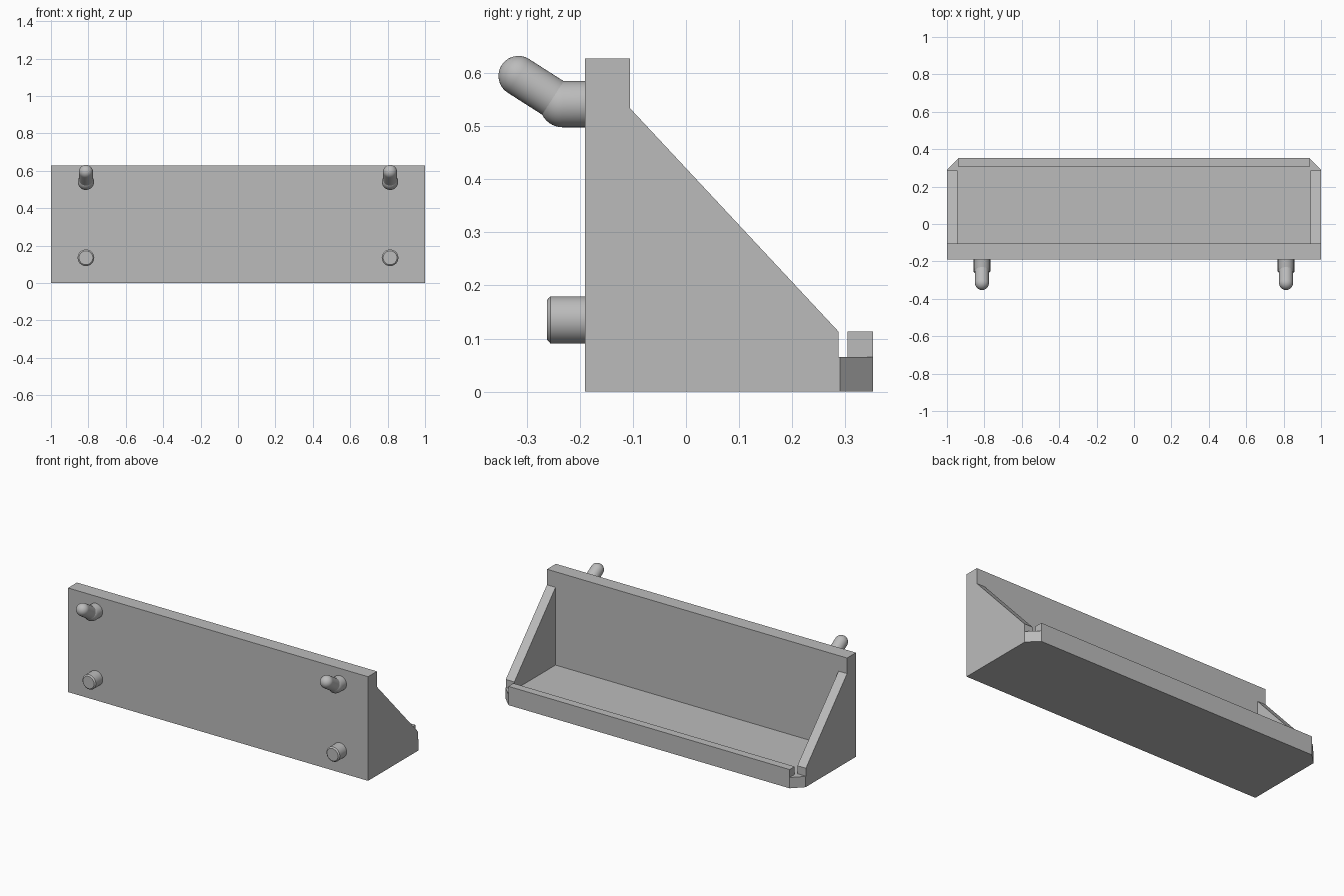
import bpy
import bmesh
import math
from mathutils import Vector, Matrix

if "Cube" in bpy.data.objects:
    bpy.data.objects.remove(bpy.data.objects["Cube"], do_unlink=True)

grey = bpy.data.materials.new("plain grey")
grey.use_nodes = True
colour = (0.5, 0.5, 0.5, 1)
grey.diffuse_color = colour
grey.node_tree.nodes["Principled BSDF"].inputs["Base Color"].default_value = colour


def finish(name, bm):
    bmesh.ops.recalc_face_normals(bm, faces=bm.faces[:])
    mesh = bpy.data.meshes.new(name)
    bm.to_mesh(mesh)
    bm.free()
    mesh.materials.append(grey)
    obj = bpy.data.objects.new(name, mesh)
    bpy.context.collection.objects.link(obj)
    return obj


def prism(name, corners, offset):
    """Extrude a flat outline along an offset."""
    bm = bmesh.new()
    face = bm.faces.new([bm.verts.new(c) for c in corners])
    moved = bmesh.ops.extrude_face_region(bm, geom=[face])["geom"]
    verts = [v for v in moved if isinstance(v, bmesh.types.BMVert)]
    bmesh.ops.translate(bm, verts=verts, vec=offset)
    return finish(name, bm)


def box(name, x, y, z):
    corners = [(-x, y[0], z[0]), (x, y[0], z[0]), (x, y[1], z[0]), (-x, y[1], z[0])]
    return prism(name, corners, (0, 0, z[1] - z[0]))


def lathe(name, profile, start, direction, sides=40):
    """Revolve (radius, distance) points about a direction."""
    bm = bmesh.new()
    verts = [bm.verts.new((r, 0, d)) for r, d in profile]
    edges = [bm.edges.new(pair) for pair in zip(verts, verts[1:])]
    bmesh.ops.spin(bm, geom=verts + edges, cent=(0, 0, 0), axis=(0, 0, 1),
                   angle=math.tau, steps=sides)
    bmesh.ops.remove_doubles(bm, verts=bm.verts[:], dist=0.0001)
    turn = Vector((0, 0, 1)).rotation_difference(Vector(direction)).to_matrix().to_4x4()
    bmesh.ops.transform(bm, matrix=Matrix.Translation(start) @ turn, verts=bm.verts[:])
    obj = finish(name, bm)
    bpy.ops.object.select_all(action='DESELECT')
    obj.select_set(True)
    bpy.context.view_layer.objects.active = obj
    bpy.ops.object.shade_smooth_by_angle(angle=math.radians(30))
    return obj


def round_end(radius, length, steps=10):
    """Profile of a rod with a hemispherical tip."""
    arc = [i / steps * math.pi / 2 for i in range(steps + 1)]
    return [(0, 0), (radius, 0)] + [
        (radius * math.cos(a), length + radius * math.sin(a)) for a in arc]


# Bin shell: side profile across the full width, hollowed between the side walls
outline = [(-0.19, 0), (0.287, 0), (0.287, 0.113), (-0.105, 0.533),
           (-0.105, 0.627), (-0.19, 0.627)]
shell = prism("bin_shell", [(-1, y, z) for y, z in outline], (2, 0, 0))
cutter = box("hollow_cutter", 0.943, (-0.105, 0.5), (0.065, 0.9))
cutter.hide_render = True
cut = shell.modifiers.new("hollow", 'BOOLEAN')
cut.operation = 'DIFFERENCE'
cut.solver = 'EXACT'
cut.object = cutter
bpy.context.view_layer.objects.active = shell
bpy.ops.object.modifier_apply(modifier=cut.name)
bpy.data.objects.remove(cutter, do_unlink=True)

# Floor ledge with bevelled corners and the raised lip on it
ledge = [(-1, 0.287, 0), (1, 0.287, 0), (1, 0.29, 0),
         (0.937, 0.352, 0), (-0.937, 0.352, 0), (-1, 0.29, 0)]
prism("floor_ledge", ledge, (0, 0, 0.065))
box("retaining_lip", 0.937, (0.304, 0.352), (0.065, 0.113))

# Mounting hooks and pegs on the flat wall
for side, x in (("left", 0.813), ("right", -0.813)):
    lathe(f"{side}_hook_shank", round_end(0.0435, 0.042), (x, -0.19, 0.541), (0, -1, 0))
    lathe(f"{side}_hook_arm", round_end(0.0375, 0.099), (x, -0.232, 0.541), (0, -0.843, 0.538))
    peg = [(0, 0), (0.0445, 0), (0.0445, 0.065), (0.037, 0.072), (0, 0.072)]
    lathe(f"{side}_lower_peg", peg, (x, -0.19, 0.135), (0, -1, 0))
